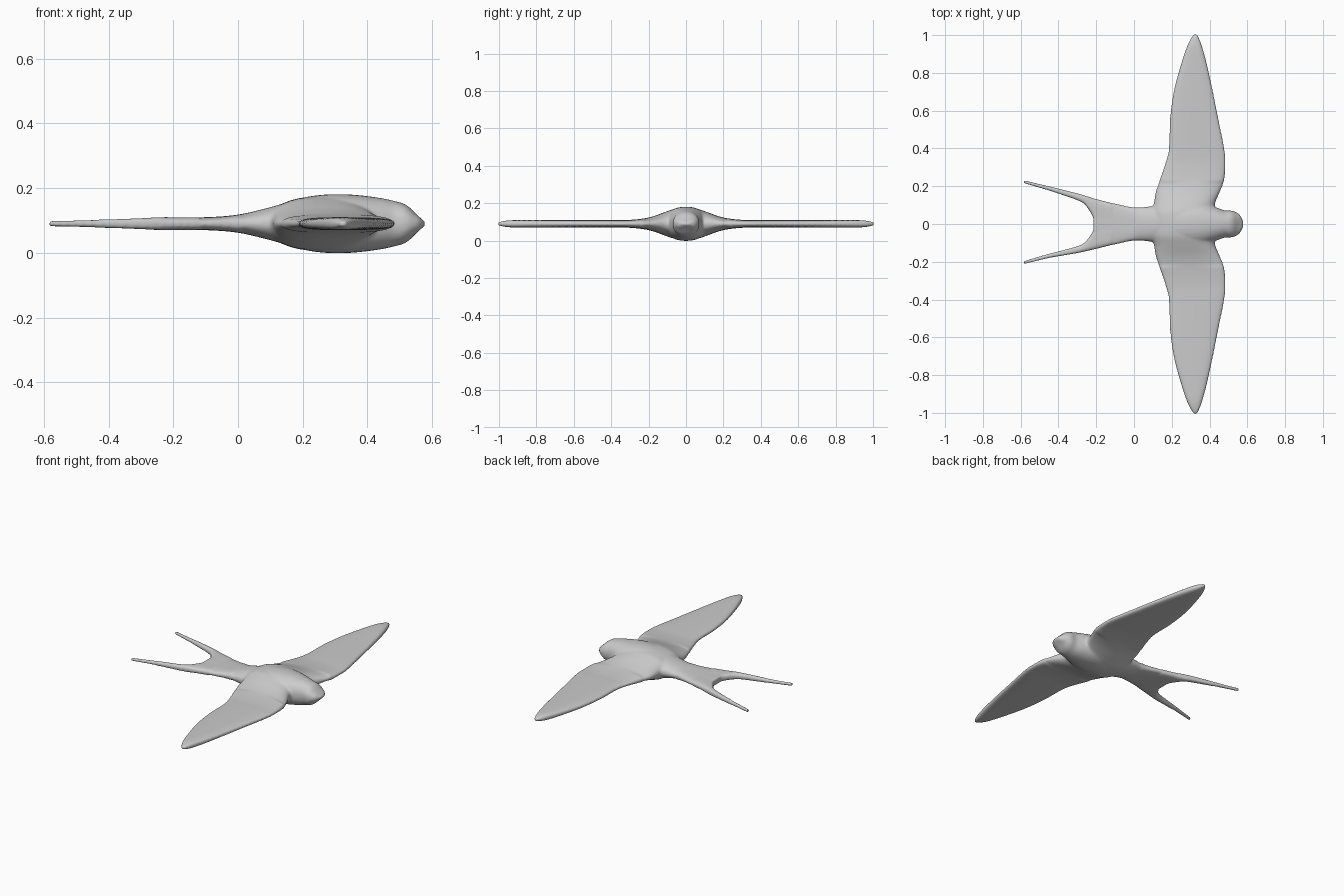
import bpy, bmesh, math
from mathutils import Vector

cube = bpy.data.objects.get("Cube")
if cube:
    bpy.data.objects.remove(cube, do_unlink=True)

MID = 0.09      # height of the flat plane the wings and tail lie in
RING = 32


def spline(rows, steps=5):
    """Catmull-Rom interpolation through rows of numbers."""
    pts = [Vector(r) for r in rows]
    out = []
    for i in range(len(pts) - 1):
        a, b, c, d = pts[max(i - 1, 0)], pts[i], pts[i + 1], pts[min(i + 2, len(pts) - 1)]
        for s in range(steps):
            t = s / steps
            out.append(b + (c - a) * t / 2 + (2 * a - 5 * b + 4 * c - d) * t * t / 2
                       + (3 * b - a - 3 * c + d) * t ** 3 / 2)
    return out + [pts[-1]]


def loft(bm, sections, place):
    """Skin rounded sections (station, low edge, high edge, half thickness)."""
    rings = []
    for station, low, high, thick in spline(sections):
        power = 2 / (3 if thick < 0.03 else 2.2)
        ring = []
        for k in range(RING):
            a = math.tau * k / RING
            c, s = math.cos(a), math.sin(a)
            u = (low + high) / 2 + (high - low) / 2 * math.copysign(abs(c) ** power, c)
            z = MID + thick * math.copysign(abs(s) ** power, s)
            ring.append(bm.verts.new(place(station, u, z)))
        rings.append(ring)
    for r, q in zip(rings, rings[1:]):
        for k in range(RING):
            n = (k + 1) % RING
            bm.faces.new((r[k], r[n], q[n], q[k]))
    bm.faces.new(rings[0])
    bm.faces.new(rings[-1])


# x, half width, half height from tail base to beak
body = [(-0.215, 0.13, 0.02), (-0.1, 0.108, 0.02), (0, 0.088, 0.028), (0.1, 0.095, 0.051),
        (0.2, 0.115, 0.08), (0.27, 0.12, 0.09), (0.35, 0.115, 0.09), (0.43, 0.09, 0.081),
        (0.48, 0.072, 0.071), (0.52, 0.07, 0.058), (0.555, 0.053, 0.026), (0.578, 0.02, 0.005)]
# y, trailing edge x, leading edge x, half thickness
wing = [(0, 0.09, 0.43, 0.085), (0.06, 0.09, 0.43, 0.08), (0.11, 0.105, 0.43, 0.064),
        (0.17, 0.115, 0.455, 0.042), (0.23, 0.135, 0.477, 0.028), (0.32, 0.165, 0.485, 0.02),
        (0.4, 0.185, 0.478, 0.02), (0.55, 0.19, 0.448, 0.02), (0.7, 0.21, 0.418, 0.02),
        (0.85, 0.25, 0.385, 0.02), (0.95, 0.285, 0.357, 0.018), (1.003, 0.315, 0.335, 0.008)]
# x, inner y, outer y, half thickness of one tail streamer
streamer = [(-0.12, 0, 0.112, 0.02), (-0.2, 0.02, 0.132, 0.02), (-0.23, 0.06, 0.14, 0.02),
            (-0.26, 0.1, 0.148, 0.019), (-0.3, 0.122, 0.158, 0.017), (-0.38, 0.147, 0.175, 0.014),
            (-0.48, 0.176, 0.197, 0.011), (-0.582, 0.206, 0.222, 0.009)]

bm = bmesh.new()
loft(bm, [(x, -w, w, h) for x, w, h in body], lambda s, u, z: (s, u, z))
for side in (1, -1):
    loft(bm, wing, lambda s, u, z: (u, side * s, z))
    # the fork sits a little towards the left wing
    loft(bm, streamer, lambda s, u, z: (s, side * u + 0.01 * min(1, max(0, -s - 0.2) * 4), z))
bmesh.ops.recalc_face_normals(bm, faces=bm.faces)
mesh = bpy.data.meshes.new("flying_bird")
bm.to_mesh(mesh)
bm.free()
mesh.shade_smooth()
bird = bpy.data.objects.new("flying_bird", mesh)
bpy.context.collection.objects.link(bird)

# Fuse body, wings and tail into one softly blended skin
fuse = bird.modifiers.new("fuse", 'REMESH')
fuse.mode = 'VOXEL'
fuse.voxel_size = 0.006
fuse.use_smooth_shade = True
blend = bird.modifiers.new("blend", 'SMOOTH')
blend.factor = 0.5
blend.iterations = 5

# Plain grey
grey = bpy.data.materials.new("plain_grey")
grey.use_nodes = True
colour = (0.6, 0.6, 0.6, 1)
grey.diffuse_color = colour
grey.node_tree.nodes["Principled BSDF"].inputs["Base Color"].default_value = colour
mesh.materials.append(grey)
